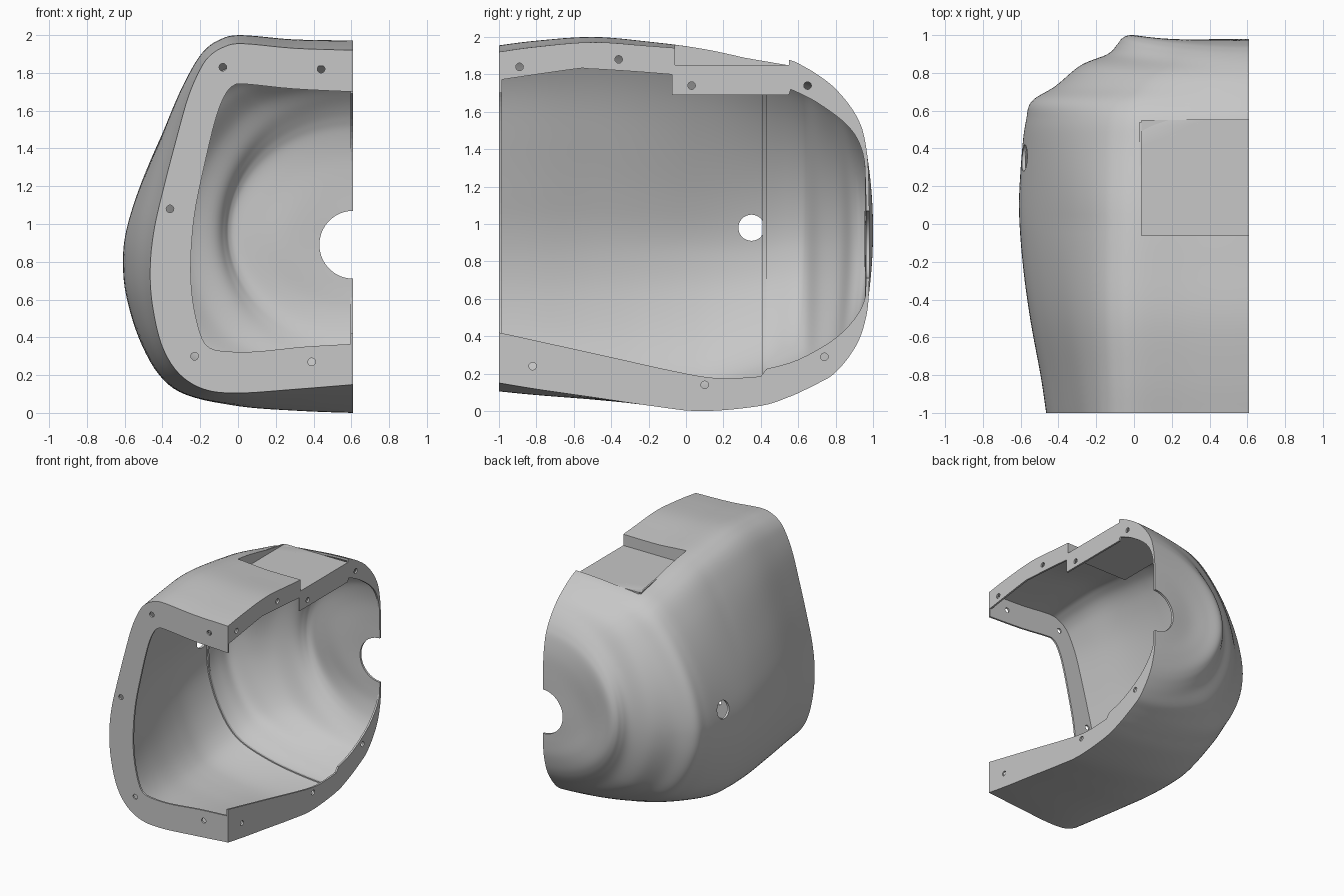
import bpy, bmesh, math
from mathutils import Vector, Matrix

cube = bpy.data.objects.get("Cube")
if cube:
    bpy.data.objects.remove(cube)

CUT = 0.61        # the flat side of the half shell
WALL = 0.018

grey = bpy.data.materials.new("plain grey")
grey.use_nodes = True
colour = (0.57, 0.57, 0.57, 1)
grey.diffuse_color = colour
grey.node_tree.nodes["Principled BSDF"].inputs["Base Color"].default_value = colour


def add_object(name, bm):
    mesh = bpy.data.meshes.new(name)
    bm.to_mesh(mesh)
    bm.free()
    mesh.materials.append(grey)
    ob = bpy.data.objects.new(name, mesh)
    bpy.context.collection.objects.link(ob)
    return ob


def activate(ob):
    bpy.ops.object.select_all(action="DESELECT")
    ob.select_set(True)
    bpy.context.view_layer.objects.active = ob


def smooth(rows, steps):
    """Catmull-Rom samples through rows of numbers."""
    rows = [Vector(r) for r in rows]
    out = []
    for i in range(len(rows) - 1):
        a, b, c, d = (rows[min(max(i + k, 0), len(rows) - 1)] for k in (-1, 0, 1, 2))
        for s in range(steps):
            t = s / steps
            out.append(0.5 * (2 * b + (c - a) * t + (2 * a - 5 * b + 4 * c - d) * t * t
                              + (3 * b - a - 3 * c + d) * t ** 3))
    return out + [rows[-1]]


def normalised(points):
    pts = smooth(points, 5)
    left = min(p[0] for p in pts)
    low, high = min(p[1] for p in pts), max(p[1] for p in pts)
    return [((CUT - p[0]) / (CUT - left), (p[1] - low) / (high - low)) for p in pts]


# Cross-sections at the open front and at the widest place
front = normalised([(.61, 1.92), (.3, 1.93), (.02, 1.955), (-.08, 1.935), (-.15, 1.89),
                    (-.2, 1.82), (-.265, 1.67), (-.335, 1.42), (-.392, 1.2), (-.443, .98),
                    (-.465, .78), (-.455, .58), (-.405, .36), (-.315, .21), (-.18, .125),
                    (0, .105), (.3, .125), (.61, .15)])
middle = normalised([(.61, 1.98), (.3, 1.98), (.02, 2), (-.1, 1.97), (-.19, 1.9),
                     (-.28, 1.76), (-.365, 1.59), (-.46, 1.37), (-.54, 1.16), (-.593, .98),
                     (-.61, .83), (-.597, .64), (-.53, .4), (-.425, .2), (-.28, .09),
                     (0, .03), (.3, .01), (.61, 0)])

# Stations along the shell: y at the side, y at top and bottom, leftmost x, top, bottom, roundness
stations = [(-1, -1, -.465, 1.955, .105, 0), (-.8, -.8, -.495, 1.98, .08, 0),
            (-.5, -.5, -.55, 2, .05, 0), (-.2, -.2, -.59, 1.975, .02, 0),
            (.1, .1, -.61, 1.945, 0, .08), (.4, .4, -.595, 1.91, .028, .34),
            (.55, .55, -.575, 1.888, .075, .46), (.65, .64, -.545, 1.845, .115, .53),
            (.73, .71, -.42, 1.8, .15, .62), (.84, .78, -.285, 1.745, .19, .75),
            (.9, .84, -.14, 1.68, .25, .87), (.95, .885, -.09, 1.62, .31, .96),
            (.985, .92, -.06, 1.56, .37, 1), (1, .947, -.01, 1.49, .44, 1),
            (.985, .97, .1, 1.36, .54, 1), (.972, .978, .25, 1.2, .64, 1),
            (.98, .98, .43, 1.07, .71, 1)]


def section(station):
    side_y, end_y, left, top, low, rounding = station
    f = min(max(side_y + 1, 0), 1)
    loop = []
    for a, b in zip(front, middle):
        ang = math.atan2(b[0] * 1.2, (b[1] - 0.5) * 2)
        w = a[0] + (b[0] - a[0]) * f
        h = a[1] + (b[1] - a[1]) * f
        w += (math.sin(ang) - w) * rounding
        h += (0.5 + 0.5 * math.cos(ang) - h) * rounding
        depth = end_y + (side_y - end_y) * math.sin(ang) ** 2
        loop.append(Vector((CUT - w * (CUT - left), depth, low + h * (top - low))))
    return loop


def skin(name, loops, thickness):
    bm = bmesh.new()
    rings = [[bm.verts.new(p) for p in loop] for loop in loops]
    for r, s in zip(rings, rings[1:]):
        for i in range(len(r) - 1):
            bm.faces.new((r[i], s[i], s[i + 1], r[i + 1]))
    ob = add_object(name, bm)
    mod = ob.modifiers.new("wall", "SOLIDIFY")
    mod.thickness, mod.offset = thickness, -1
    activate(ob)
    bpy.ops.object.modifier_apply(modifier=mod.name)
    # Keep the rim flush with the flat side
    for v in ob.data.vertices:
        if v.co.x > CUT - .005:
            v.co.x = CUT
    return ob


def plate(name, outline, place, push):
    bm = bmesh.new()
    face = bm.faces.new([bm.verts.new(place(*p)) for p in outline])
    new = bmesh.ops.extrude_face_region(bm, geom=[face])["geom"]
    bmesh.ops.translate(bm, vec=push, verts=[v for v in new if isinstance(v, bmesh.types.BMVert)])
    bmesh.ops.recalc_face_normals(bm, faces=bm.faces)
    return add_object(name, bm)


def box(name, low, high):
    low, high = Vector(low), Vector(high)
    bm = bmesh.new()
    bmesh.ops.create_cube(bm, size=1, matrix=Matrix.Translation((low + high) / 2)
                          @ Matrix.Diagonal((*(high - low), 1)))
    return add_object(name, bm)


def drill(centres, radius, axis):
    bm = bmesh.new()
    for c in centres:
        bmesh.ops.create_cone(bm, cap_ends=True, segments=32, radius1=radius, radius2=radius,
                              depth=0.3, matrix=Matrix.Translation(c)
                              @ Matrix.Rotation(math.pi / 2, 4, axis))
    return add_object("drill_cutter", bm)


def cut(ob, cutter):
    cutter.hide_render = True
    mod = ob.modifiers.new("cut", "BOOLEAN")
    mod.operation, mod.solver, mod.object = "DIFFERENCE", "EXACT", cutter
    activate(ob)
    bpy.ops.object.modifier_apply(modifier=mod.name)
    bpy.data.objects.remove(cutter)


def notch():
    return box("notch_cutter", (.04, -.06, 1.85), (1, .55, 2.3))


# Outer shell with the stepped back, a side hole and the notch in the top
path = smooth(stations, 6)
loops = [section(s) for s in path]
shell = skin("shell", loops, WALL)
cut(shell, notch())
cut(shell, drill([(-.6, .35, .98)], .07, "Y"))
activate(shell)
bpy.ops.object.shade_smooth_by_angle(angle=math.radians(35))

# Raised rib around the inside, set in from the outer surface
_, _, left, top, low, rounding = next(s for s in path if s[0] > .4)
rib = skin("inner_rib", [section((y, y, left + .012, top - .012, low + .012, rounding))[1:-1]
                         for y in (.41, .43)], WALL)
cut(rib, notch())
activate(rib)
bpy.ops.object.shade_smooth_by_angle(angle=math.radians(35))

# Recessed pocket in the top
on_side = lambda y, z: (CUT, y, z)
box("pocket_floor", (.04, -.075, 1.835), (CUT, .55, 1.85))
plate("pocket_side_wall", [(-.075, 1.835), (.54, 1.835), (.54, 1.85), (-.075, 1.955)],
      lambda y, z: (.04, y, z), (-.012, 0, 0))
box("pocket_front_wall", (.04, -.075, 1.835), (CUT, -.06, 1.94))

# Flanges along the flat side
top_inner = smooth([(.968, 1.07), (.963, 1.2), (.945, 1.38), (.87, 1.52), (.7, 1.65), (.56, 1.72)], 4)
top_inner += [(.55, 1.69), (-.075, 1.69), (-.075, 1.8)]
top_inner += smooth([(-.08, 1.8), (-.3, 1.817), (-.52, 1.83), (-.6, 1.828), (-1, 1.77)], 4)
low_inner = smooth([(.968, .71), (.963, .63), (.92, .52), (.8, .39), (.6, .275), (.43, .225)], 4)
low_inner += smooth([(.4, .185), (.2, .175), (0, .2), (-.5, .31), (-1, .42)], 4)
holes = [(-.89, 1.84), (-.36, 1.88), (.03, 1.74), (.65, 1.74), (-.82, .24), (.1, .14), (.74, .29)]
for name, end, inner in (("top_flange", 0, top_inner), ("bottom_flange", -1, low_inner)):
    edge = [(p[end].y, p[end].z) for p in loops if p[end].y < .977]
    flange = plate(name, edge + inner, on_side, (-.015, 0, 0))
    if end == 0:
        cut(flange, notch())
    cut(flange, drill([(CUT, *h) for h in holes], .02, "Y"))

# Flange around the open front
rim = [(p.x, p.z) for p in loops[0]]
opening = smooth([(.61, .365), (.35, .35), (.1, .325), (-.05, .325), (-.15, .345),
                  (-.2, .42), (-.24, .6), (-.25, .8), (-.23, 1.05), (-.18, 1.3), (-.12, 1.55),
                  (-.07, 1.68), (-.02, 1.735), (.05, 1.74), (.3, 1.715), (.61, 1.7)], 4)
front_flange = plate("front_flange", rim + opening, lambda x, z: (x, -1, z), (0, .015, 0))
front_holes = [(-.08, 1.83), (.44, 1.82), (-.36, 1.08), (-.23, .3), (.39, .27)]
cut(front_flange, drill([(x, -1, z) for x, z in front_holes], .02, "X"))
